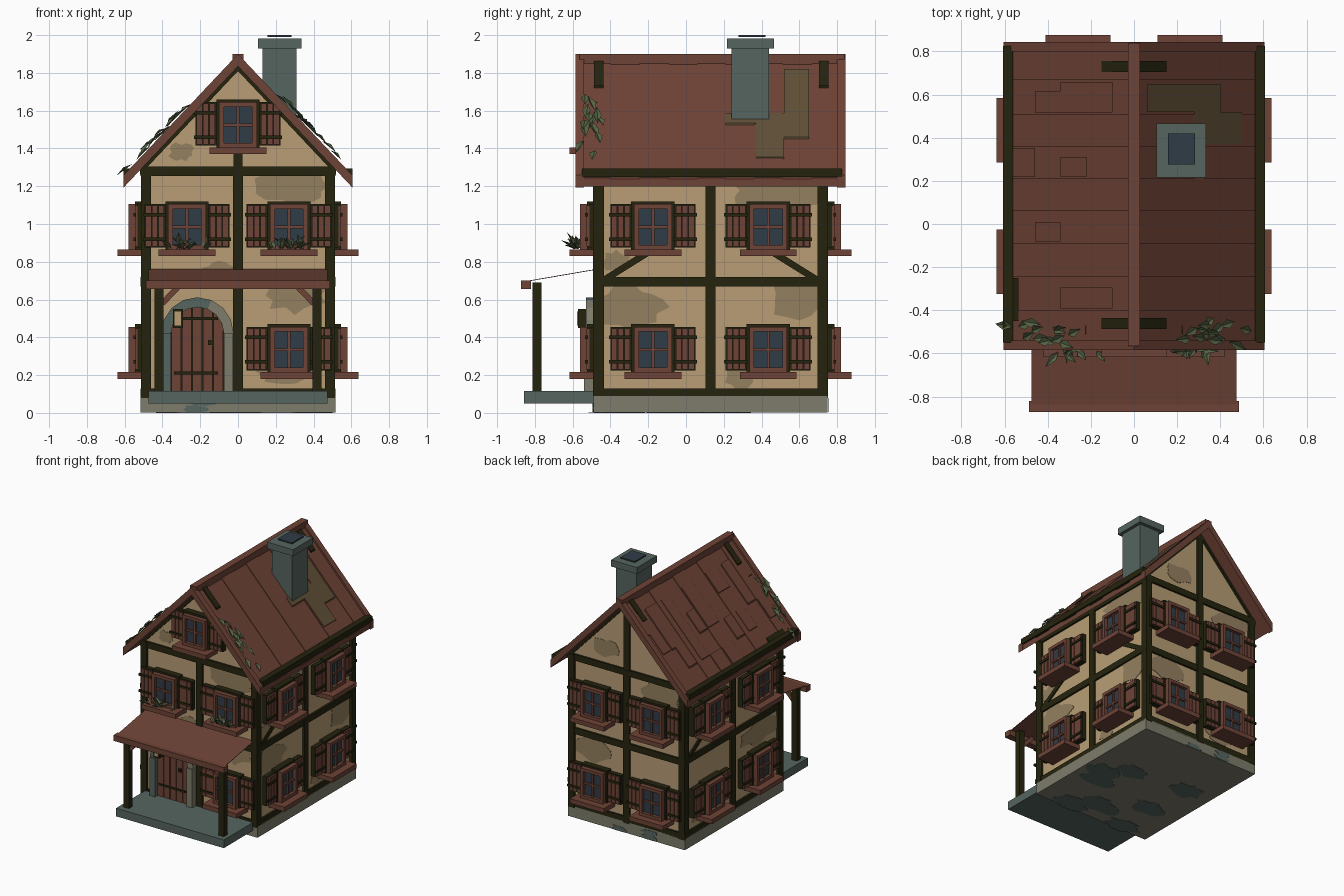
import bpy, bmesh, math, random
from mathutils import Matrix, Vector

if "Cube" in bpy.data.objects:
    bpy.data.objects.remove(bpy.data.objects["Cube"])

random.seed(4)

def srgb(h):
    c = [int(h[i:i + 2], 16) / 255 for i in (0, 2, 4)]
    return [v / 12.92 if v < 0.04 else ((v + 0.055) / 1.055) ** 2.4 for v in c] + [1]

COLS = {"plaster": "B89E76", "stained_plaster": "94805F", "red_wood": "6E4336", "dark_timber": "25240F",
        "grey_slate": "56655F", "pale_stone": "7D7C6B", "window_glass": "303C46", "leaf_green": "566344",
        "roof_moss": "5F4F36"}
MATS = list(COLS)
for n, h in COLS.items():
    bpy.data.materials.new(n).diffuse_color = srgb(h)
WALL, STAIN, RED, DARK, GREY, STONE, GLASS, LEAF, MOSS = range(9)
parts = {}

def add(name, verts, faces, mat):
    v, f = parts.setdefault(name, ([], []))
    o = len(v)
    v.extend(Vector(p) for p in verts)
    f.extend(([i + o for i in q], mat) for q in faces)

def prism(name, M, pts, d0, d1, mat):
    """Extrude a (u, z) outline outward from a wall plane between depths d0 and d1."""
    n = len(pts)
    vs = [M @ Vector((u, -d, z)) for d in (d0, d1) for u, z in pts]
    fs = [list(range(n)), list(range(n, 2 * n))] + [[i, (i + 1) % n, n + (i + 1) % n, n + i] for i in range(n)]
    add(name, vs, fs, mat)

def rect(u0, u1, z0, z1):
    return [(u0, z0), (u1, z0), (u1, z1), (u0, z1)]

I = Matrix()
def box(name, x0, x1, y0, y1, z0, z1, mat, M=I):
    prism(name, M, rect(x0, x1, z0, z1), -y0, -y1, mat)

def stick(name, M, a, b, w, d0, d1, mat):
    a, b = Vector(a), Vector(b)
    t = (b - a).normalized() * w / 2
    n = Vector((-t.y, t.x))
    prism(name, M, [a + n, b + n, b - n, a - n], d0, d1, mat)

S, TOP = 1.06, 1.88
def slope(name, x0, x1, y0, y1, t0, t1, mat):
    """Slab lying on the roof slope, heights t0..t1 relative to the roof surface."""
    prism(name, I, [(x0, TOP - S * abs(x0) + t0), (x1, TOP - S * abs(x1) + t0),
                    (x1, TOP - S * abs(x1) + t1), (x0, TOP - S * abs(x0) + t1)], -y0, -y1, mat)

def side(x, y, deg):
    return Matrix.Translation((x, y, 0)) @ Matrix.Rotation(math.radians(deg), 4, 'Z')
FRONT, RIGHT, BACK, LEFT = side(0, -.49, 0), side(.51, .13, 90), side(0, .75, 180), side(-.51, .13, -90)

def blob(name, M, u, z, w, h, mat, d=-.015, lim=(-9, 9, 0, 9)):
    """Irregular thin stain plate."""
    pts = []
    for i in range(16):
        a = i * math.tau / 16
        r = random.uniform(.72, 1.15)
        pts.append((min(max(u + w * r * math.cos(a), lim[0]), lim[1]),
                    min(max(z + h * r * math.sin(a), lim[2]), lim[3])))
    prism(name, M, pts, d, d + .003, mat)

def leaf(name, p, length, width, yaw, pitch):
    M = Matrix.Translation(p) @ Matrix.Rotation(yaw, 4, 'Z') @ Matrix.Rotation(-pitch, 4, 'Y')
    vs = [M @ Vector(q) for q in ((0, 0, 0), (length * .45, width, .012), (length, 0, 0), (length * .45, -width, .012))]
    add(name, vs, [[0, 1, 2], [0, 2, 3]], LEAF)

# stone base and plastered body
box("stone_base", -.515, .515, -.49, .75, .003, .09, STONE)
prism("plaster_walls", I, [(-.495, .08), (.495, .08), (.495, 1.32), (0, 1.84), (-.495, 1.32)], .475, -.735, WALL)
for M, hw in ((FRONT, .5), (RIGHT, .6), (BACK, .5), (LEFT, .6)):
    for k in range(3):
        blob("base_stains", M, random.uniform(-hw, hw) * .85, random.choice((.02, .06)), .07, .025, GREY, .001, (-hw, hw, .004, .078))
down = Matrix.Rotation(math.radians(90), 4, 'X')
for k in range(9):
    blob("base_underside_stains", down, random.uniform(-.36, .36), random.uniform(-.36, .62), .14, .09, GREY, -.003,
         (-.5, .5, -.48, .74))

# wall stains
for M, u, z, w, h in ((FRONT, .3, .62, .17, .09), (FRONT, .3, 1.2, .2, .09), (FRONT, -.1, .75, .1, .05),
                      (FRONT, .25, .2, .15, .05), (FRONT, -.3, 1.38, .07, .05),
                      (RIGHT, .36, 1.18, .28, .11), (RIGHT, -.42, .56, .2, .12), (RIGHT, .47, .6, .17, .1),
                      (RIGHT, -.5, .8, .07, .06), (RIGHT, .15, .2, .07, .09),
                      (BACK, .3, 1.18, .2, .1), (BACK, -.3, .58, .2, .1), (BACK, -.2, 1.42, .12, .08), (BACK, .2, .2, .14, .06),
                      (LEFT, -.36, 1.18, .25, .1), (LEFT, .36, .58, .24, .1), (LEFT, .4, .85, .12, .1), (LEFT, -.3, .2, .2, .07)):
    blob("wall_stains", M, u, z, w, h, STAIN, lim=(-.59, .59, .1, 1.6) if M in (RIGHT, LEFT) else (-.48, .48, .1, 1.6))

# timber frame
for M, hw in ((FRONT, .515), (RIGHT, .62), (BACK, .515), (LEFT, .62)):
    for z0, z1 in ((.08, .13), (.67, .72), (1.255, 1.305)):
        prism("timber_rails", M, rect(-hw, hw, z0, z1), -.05, 0, DARK)
    for u in (-hw + .028, 0, hw - .028):
        prism("timber_posts", M, rect(u - .027, u + .027, .08, 1.3), -.05, .003, DARK)
for M in (RIGHT, LEFT):
    for s in (-1, 1):
        stick("timber_braces", M, (s * .57, .70), (s * .33, .85), .035, -.03, -.004, DARK)
prism("gable_post_front", FRONT, rect(-.025, .025, 1.3, 1.39), -.03, 0, DARK)
prism("gable_post_back", BACK, rect(-.025, .025, 1.3, 1.83), -.03, 0, DARK)
for y in (-.49, .715):
    for s in (-1, 1):
        slope("gable_rafters", 0, s * .52, y, y + .035, -.07, -.03, DARK)

# windows with shutters and sills
def window(M, u, dz, tag):
    W = M @ Matrix.Translation((u, 0, dz))
    P = lambda n, r, d0, d1, m: prism(tag + n, W, rect(*r), d0, d1, m)
    P("_window_surround", (-.115, .115, .865, 1.12), -.02, .035, DARK)
    P("_window_pane", (-.08, .08, .88, 1.085), .03, .045, GLASS)
    for s in (-1, 1):
        a, b = sorted((s * .075, s * .1))
        P("_window_frame", (a, b, .865, 1.105), .03, .07, RED)
        a, b = sorted((s * .115, s * .225))
        P("_shutter_back", (a, b, .875, 1.105), -.02, .022, DARK)
        for k in range(3):
            c = s * (.136 + k * .034)
            P("_shutter_boards", (c - .015, c + .015, .88, 1.098), .02, .036, RED)
        for z in (.92, 1.05):
            a, b = sorted((s * .11, s * .233))
            P("_shutter_bands", (a, b, z - .009, z + .009), .03, .044, DARK)
    for z in (.865, 1.08):
        P("_window_frame", (-.1, .1, z, z + .025), .03, .07, RED)
    P("_window_bars", (-.007, .007, .88, 1.085), .04, .058, RED)
    P("_window_bars", (-.08, .08, .977, .991), .04, .058, RED)
    P("_window_sill", (-.15, .15, .83, .866), -.02, .127, RED)

for M, us, tag in ((FRONT, (-.27, .27), "front"), (RIGHT, (-.305, .305), "right"),
                   (BACK, (-.26, .26), "back"), (LEFT, (-.305, .305), "left")):
    for u in us:
        window(M, u, 0, tag)
        if not (M == FRONT and u < 0):
            window(M, u, -.65, tag)
window(FRONT, 0, .54, "gable")

# roof planks, barge boards, ridge and eaves
seams = [-.56, -.4, -.245, -.09, .06, .21, .36, .51, .667, .82]
for s in (-1, 1):
    for i in range(9):
        slope("roof_planks", 0, s * .6, seams[i], seams[i + 1], -.045, -.007 * (i % 2), RED)
    for y in (-.585, .8):
        slope("barge_boards", 0, s * .605, y, y + .045, -.045, .02, RED)
    for y in (-.487, .705):
        slope("ridge_straps", s * .01, s * .15, y, y + .05, -.01, .012, DARK)
    a, b = sorted((s * .56, s * .607))
    box("eave_beams", a, b, -.55, .825, 1.25, 1.295, DARK)
box("ridge_beam", -.028, .028, -.565, .84, 1.845, 1.9, RED)
for i in range(9):
    for x in (-.1, -.22, -.34, -.46):
        if random.random() < .6:
            slope("loose_roof_tiles", x, x - .12, seams[i] + .008, seams[i + 1] - random.choice((.008, .05)), -.01, .006, RED)
slope("roof_moss_patch", .06, .4, .52, .65, -.01, .004, MOSS)
slope("roof_moss_patch", .28, .5, .37, .52, -.01, .004, MOSS)
slope("roof_moss_patch", .28, .33, .21, .37, -.01, .004, MOSS)
slope("eave_patch", -.535, -.585, -.45, -.25, -.01, .008, DARK)

# chimney
box("chimney_stack", .13, .31, .24, .44, 1.45, 1.94, GREY)
box("chimney_cap", .105, .335, .216, .466, 1.93, 1.982, GREY)
box("chimney_opening", .157, .283, .277, .42, 1.99, 2.0, GLASS)

# porch
box("porch_deck", -.475, .475, -.857, -.48, .05, .115, GREY)
box("porch_beam", -.488, .488, -.873, -.82, .655, .7, RED)
add("porch_roof", [(x, y, z + t) for t in (0, .004) for x, y, z in
    ((-.475, -.86, .692), (.475, -.86, .692), (.475, -.48, .757), (-.475, -.48, .757))],
    [[0, 1, 2, 3], [4, 5, 6, 7], [0, 1, 5, 4], [1, 2, 6, 5], [2, 3, 7, 6], [3, 0, 4, 7]], RED)
for s in (-1, 1):
    a, b = sorted((s * .395, s * .443))
    box("porch_posts", a, b, -.812, -.765, .11, .69, DARK)
    stick("porch_braces", I, (s * .40, .58), (s * .305, .68), .03, .775, .8, RED)

# arched door with stone surround
C, ZA = -.215, .42
def arc(r, a):
    return (C + r * math.cos(a), ZA + r * math.sin(a))
prism("door_back", FRONT, [(C - .145, .11), (C + .145, .11)] + [arc(.145, math.pi * i / 12) for i in range(13)], -.02, .008, DARK)
for k in range(5):
    a, b = -.138 + k * .0556, -.138 + k * .0556 + .051
    us = [b + (a - b) * i / 4 for i in range(5)]
    prism("door_planks", FRONT, [(C + a, .115), (C + b, .115)] +
          [(C + u, ZA + math.sqrt(.14 ** 2 - u * u)) for u in us], 0, .018, RED)
for i in range(8):
    a, b = math.pi * i / 8, math.pi * (i + 1) / 8
    prism("door_arch", FRONT, [arc(.14, a), arc(.192, a), arc(.192, b), arc(.14, b)], -.02, .04, GREY if i > 2 else STONE)
prism("door_jamb_right", FRONT, rect(C + .14, C + .188, .11, ZA), -.02, .05, STONE)
prism("door_jamb_left", FRONT, rect(C - .188, C - .14, .11, ZA), -.02, .05, GREY)
for z in (.21, .5):
    prism("door_hinges", FRONT, rect(C - .125, C + .11, z - .008, z + .008), .01, .026, DARK)
prism("door_handle", FRONT, rect(C + .055, C + .075, .36, .385), .01, .035, DARK)

# wall lantern
prism("lantern_case", FRONT, rect(-.345, -.292, .45, .55), .02, .082, DARK)
prism("lantern_light", FRONT, rect(-.335, -.302, .463, .537), .08, .086, WALL)

# window box plants and roof ivy
for u in (-.27, .27):
    for k in range(16):
        leaf("window_box_plants", (u + random.uniform(-.1, .1), random.uniform(-.6, -.57), .867),
             random.uniform(.06, .11), .018, random.uniform(0, math.tau), random.uniform(.3, 1.2))
for x0, x1 in ((-.56, -.3), (.26, .5)):
    for k in range(15):
        x = random.uniform(x0, x1)
        sgn = 1 if x > 0 else -1
        yaw = random.choice((0, math.pi)) + random.uniform(-.6, .6)
        leaf("roof_ivy", (x, random.uniform(-.55, -.46), TOP - S * abs(x) + .03), random.uniform(.07, .12), .022,
             yaw, -sgn * math.cos(yaw) * .75 + random.uniform(-.1, .25))

# build one object per part
for name, (vs, fs) in parts.items():
    me = bpy.data.meshes.new(name)
    me.from_pydata(vs, [], [f for f, m in fs])
    used = sorted({m for f, m in fs})
    for m in used:
        me.materials.append(bpy.data.materials[MATS[m]])
    for p, (f, m) in zip(me.polygons, fs):
        p.material_index = used.index(m)
    bm = bmesh.new()
    bm.from_mesh(me)
    bmesh.ops.recalc_face_normals(bm, faces=bm.faces)
    bm.to_mesh(me)
    bm.free()
    bpy.context.collection.objects.link(bpy.data.objects.new(name, me))

for m in bpy.data.materials:
    if m.users and not m.is_grease_pencil:
        m.use_nodes = True
        m.node_tree.nodes["Principled BSDF"].inputs["Base Color"].default_value = m.diffuse_color
